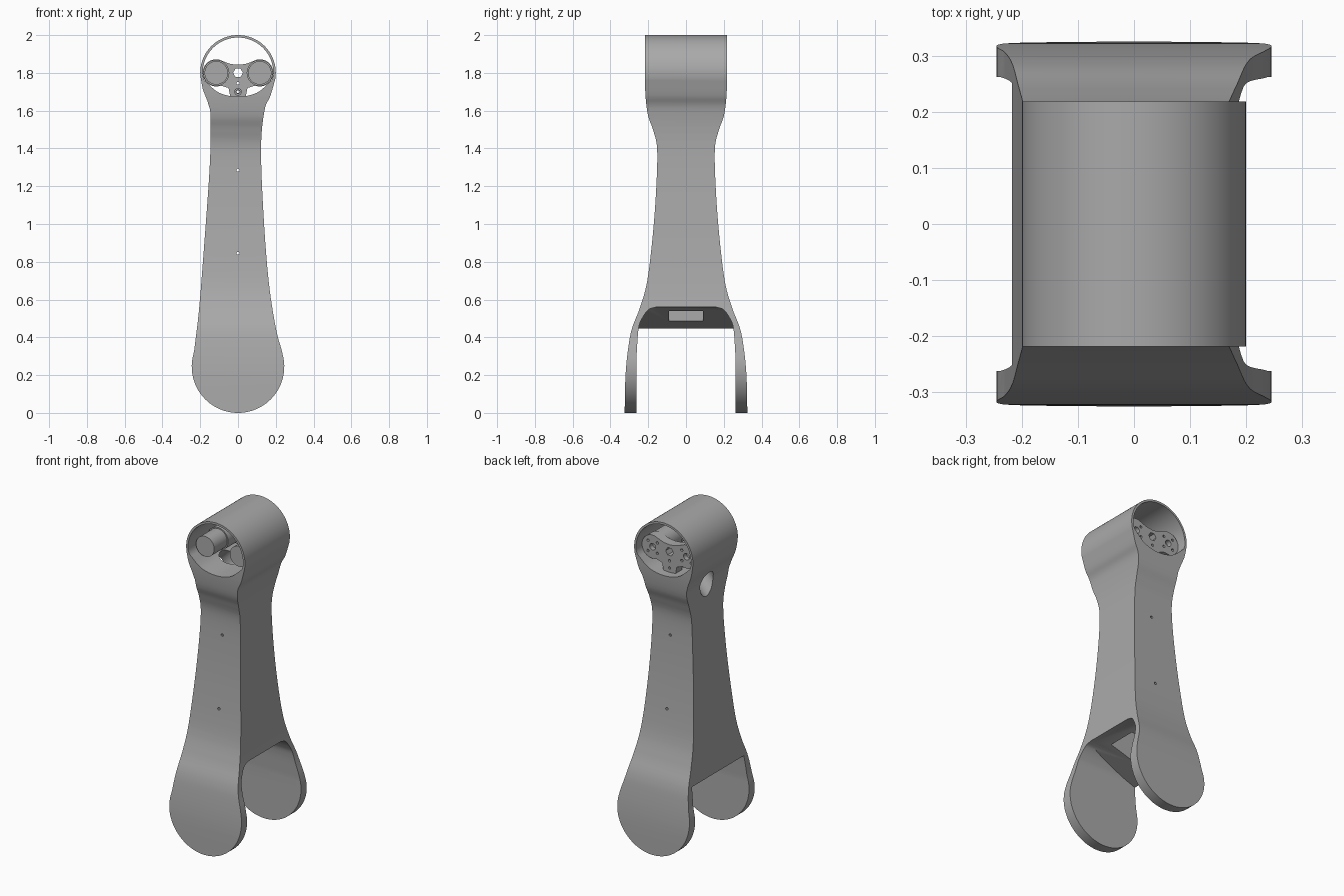
import bpy, bmesh, math
from mathutils import Vector

if "Cube" in bpy.data.objects:
    bpy.data.objects.remove(bpy.data.objects["Cube"])

GREY = bpy.data.materials.new("machined_grey")
GREY.use_nodes = True
GREY.diffuse_color = (0.4, 0.4, 0.4, 1)
GREY.node_tree.nodes["Principled BSDF"].inputs["Base Color"].default_value = (0.4, 0.4, 0.4, 1)

HEAD_Z, PADDLE_Z = 1.8, 0.245


def spline(pts, n=6):
    """Catmull-Rom curve through a few points."""
    p = [Vector(q) for q in pts]
    p = [2 * p[0] - p[1]] + p + [2 * p[-1] - p[-2]]
    out = []
    for a, b, c, d in zip(p, p[1:], p[2:], p[3:]):
        for i in range(n):
            t = i / n
            out.append(0.5 * (2 * b + (c - a) * t + (2 * a - 5 * b + 4 * c - d) * t**2
                              + (3 * b - a - 3 * c + d) * t**3))
    return [tuple(v) for v in out + [p[-2]]]


def arc(cx, cz, r, a0, a1, n=32):
    angles = [math.radians(a0 + (a1 - a0) * i / n) for i in range(n + 1)]
    return [(cx + r * math.cos(a), cz + r * math.sin(a)) for a in angles]


def mirrored(pts):
    return pts + [(-a, b) for a, b in reversed(pts) if abs(a) > 1e-5]


def prism(name, outline, lo, hi, axis="y"):
    """Extrude an outline (side, height) along x, y or z."""
    place = {"y": lambda a, b, d: (a, d, b), "x": lambda a, b, d: (d, a, b),
             "z": lambda a, b, d: (a, b, d)}[axis]
    bm = bmesh.new()
    face = bm.faces.new([bm.verts.new(place(a, b, lo)) for a, b in outline])
    ext = bmesh.ops.extrude_face_region(bm, geom=[face])
    moved = [v for v in ext["geom"] if isinstance(v, bmesh.types.BMVert)]
    bmesh.ops.translate(bm, verts=moved, vec=place(0, 0, hi - lo))
    bmesh.ops.recalc_face_normals(bm, faces=bm.faces)
    mesh = bpy.data.meshes.new(name)
    bm.to_mesh(mesh)
    bm.free()
    mesh.materials.append(GREY)
    ob = bpy.data.objects.new(name, mesh)
    bpy.context.collection.objects.link(ob)
    return ob


def rod(name, x, z, r, lo, hi, n=32):
    return prism(name, arc(x, z, r, 0, 360, n)[:-1], lo, hi)


def activate(ob):
    bpy.ops.object.select_all(action="DESELECT")
    ob.select_set(True)
    bpy.context.view_layer.objects.active = ob


def boolean(ob, tool, op="DIFFERENCE"):
    activate(ob)
    mod = ob.modifiers.new("cut", "BOOLEAN")
    mod.operation, mod.solver, mod.object = op, "EXACT", tool
    bpy.ops.object.modifier_apply(modifier=mod.name)
    bpy.data.objects.remove(tool)


def smooth(ob):
    activate(ob)
    bpy.ops.object.shade_smooth_by_angle(angle=math.radians(30))


# Arm: front outline crossed with side outline
right_edge = spline([(0.232, 0.33), (0.2, 0.45), (0.162, 0.7), (0.135, 1.05),
                     (0.122, 1.4), (0.14, 1.6), (0.172, 1.68), (0.198, 1.77)])
left_edge = spline([(-0.197, 1.77), (-0.185, 1.71), (-0.157, 1.635), (-0.145, 1.56),
                    (-0.15, 1.3), (-0.185, 0.81), (-0.208, 0.53), (-0.232, 0.33)])
front = (right_edge + arc(0, HEAD_Z, 0.2, 0, 180, 48) + left_edge
         + arc(0, PADDLE_Z, 0.245, 170, 370, 48))
arm = prism("forked_arm", front, -0.4, 0.4)

side = [(0.325, -0.1)] + spline([(0.325, 0), (0.32, 0.2), (0.305, 0.35), (0.285, 0.45),
                                 (0.243, 0.56), (0.205, 0.7), (0.175, 0.95), (0.157, 1.2),
                                 (0.153, 1.4), (0.175, 1.5), (0.2, 1.57), (0.213, 1.66),
                                 (0.218, 1.76)]) + [(0.218, 2.1)]
boolean(arm, prism("side_outline", mirrored(side), -0.4, 0.4, "x"), "INTERSECT")

# Gap between the paddles, its roof cut by a sloping plane
gap = [(0.262, -0.1)] + spline([(0.262, 0.3), (0.252, 0.44), (0.235, 0.495),
                                (0.2, 0.545), (0.16, 0.56)])
gap_tool = prism("gap_cutter", mirrored(gap), -0.4, 0.4, "x")
bm = bmesh.new()
bm.from_mesh(gap_tool.data)
cut = bmesh.ops.bisect_plane(bm, geom=bm.verts[:] + bm.edges[:] + bm.faces[:],
                             plane_co=(-0.21, 0, 0.45), plane_no=(-0.11, 0, 0.37),
                             clear_outer=True)
bmesh.ops.holes_fill(bm, edges=[e for e in bm.edges if e.is_boundary], sides=0)
bmesh.ops.recalc_face_normals(bm, faces=bm.faces)
bm.to_mesh(gap_tool.data)
bm.free()
boolean(arm, gap_tool)

# Square cable channel above the gap
square = [(-0.09, -0.09), (0.09, -0.09), (0.09, 0.09), (-0.09, 0.09)]
boolean(arm, prism("channel_cutter", square, 0.3, 1.4, "z"))

# Head bore with a shallow curved floor
floor = spline([(-0.178, 1.76), (-0.1, 1.695), (0, 1.674), (0.1, 1.695), (0.178, 1.76)])
boolean(arm, prism("bore_cutter", arc(0, HEAD_Z, 0.187, -5, 185, 48) + floor, -0.5, 0.5))

# Slanted cable port on one side
port = rod("port_cutter", 0, 0, 0.062, -0.17, 0.17)
port.rotation_euler = (0, 0, 0)
direction = Vector((0.2, 0, 0.2))
port.rotation_mode = "QUATERNION"
port.rotation_quaternion = direction.to_track_quat("Y", "Z")
port.location = (-0.12, 0.01, 1.62)
bpy.context.view_layer.update()
boolean(arm, port)

# Small through holes in the shaft
for z in (0.845, 1.285):
    boolean(arm, rod("pin_cutter", 0, z, 0.008, -0.4, 0.4, 12))
smooth(arm)

# Mounting plate inside the head
half = (spline([(0, 1.843), (0.04, 1.848), (0.08, 1.862)])
        + arc(0.115, HEAD_Z, 0.072, 100, -110, 24)
        + [(0.075, 1.728), (0.05, 1.72), (0.04, 1.67), (0, 1.665)])
plate = prism("mounting_plate", mirrored(half), 0.1, 0.16)
boolean(plate, rod("hex_cutter", 0, HEAD_Z, 0.026, 0, 0.3, 6))
for z in (1.745, 1.7):
    boolean(plate, rod("screw_cutter", 0, z, 0.008, 0, 0.3, 12))
for x in (-0.115, 0.115):
    boolean(plate, rod("shaft_cutter", x, HEAD_Z, 0.02, 0.13, 0.3, 20))
    for a in range(45, 360, 90):
        dx, dz = 0.045 * math.cos(math.radians(a)), 0.045 * math.sin(math.radians(a))
        boolean(plate, rod("screw_cutter", x + dx, HEAD_Z + dz, 0.008, 0.13, 0.3, 12))
smooth(plate)

# Motors and centre boss
for name, x in (("left_motor", 0.115), ("right_motor", -0.115)):
    smooth(rod(name + "_flange", x, HEAD_Z, 0.069, -0.03, 0.101, 40))
    smooth(rod(name + "_can", x, HEAD_Z, 0.062, -0.155, -0.03, 40))
boss = rod("centre_boss", 0, 1.7, 0.02, 0.06, 0.101, 24)
boolean(boss, rod("boss_cutter", 0, 1.7, 0.01, 0, 0.3, 16))
smooth(boss)
